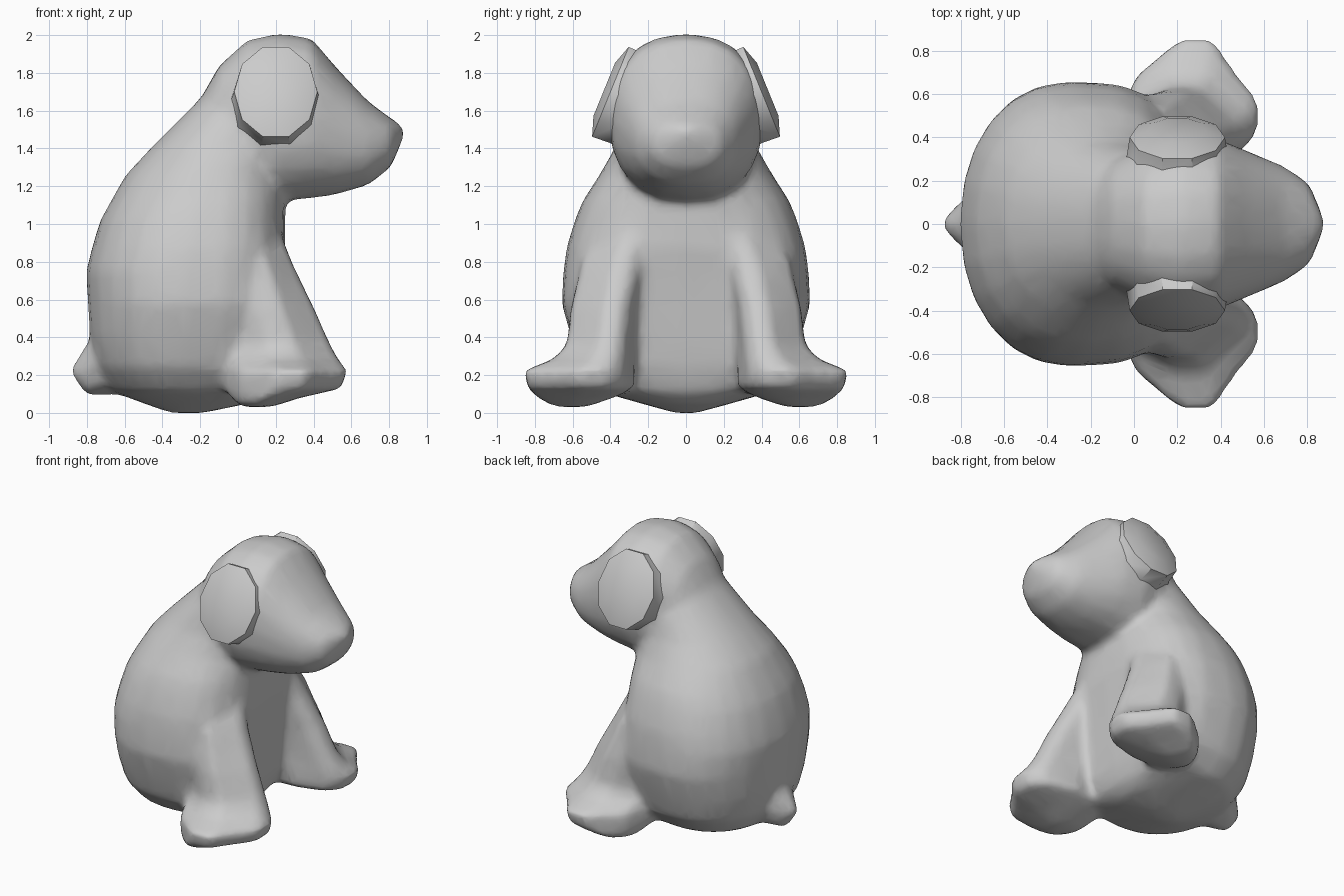
import bpy, bmesh, math
from mathutils import Vector

if "Cube" in bpy.data.objects:
    bpy.data.objects.remove(bpy.data.objects["Cube"])


def select(obs):
    bpy.ops.object.select_all(action='DESELECT')
    for o in obs:
        o.select_set(True)
    bpy.context.view_layer.objects.active = obs[0]


def loft(name, rings, mirror=False):
    """Skin a list of equal-length point rings and close both ends."""
    bm = bmesh.new()
    loops = [[bm.verts.new(p) for p in r] for r in rings]
    n = len(loops[0])
    for a, b in zip(loops, loops[1:]):
        for i in range(n):
            j = (i + 1) % n
            bm.faces.new((a[i], a[j], b[j], b[i]))
    for lp in (loops[0], loops[-1]):
        c = bm.verts.new(sum((v.co for v in lp), Vector()) / n)
        for i in range(n):
            bm.faces.new((lp[i], lp[(i + 1) % n], c))
    bmesh.ops.recalc_face_normals(bm, faces=bm.faces)
    me = bpy.data.meshes.new(name)
    bm.to_mesh(me)
    bm.free()
    ob = bpy.data.objects.new(name, me)
    bpy.context.collection.objects.link(ob)
    if mirror:
        m = ob.modifiers.new("Mirror", 'MIRROR')
        m.use_axis = (False, True, False)
        m.use_mirror_merge = False
    return ob


def power(v, p):
    return math.copysign(abs(v) ** p, v) if abs(v) > 1e-6 else 0.0


def circle(n, p=1.0, front=None):
    """Unit circle; p below 1 makes it squarer, front is used where x > 0."""
    pts = []
    for i in range(n):
        c, s = math.cos(2 * math.pi * i / n), math.sin(2 * math.pi * i / n)
        q = front if front and c > 0 else p
        pts.append((power(c, q), power(s, q)))
    return pts


def flat_ring(z, x0, x1, ry, front=0.9):
    return [((x0 + x1) / 2 + c * (x1 - x0) / 2, s * ry, z) for c, s in circle(24, 0.92, front)]


def upright_ring(x, z0, z1, ry, n=20, p=0.87):
    return [(x, c * ry, (z0 + z1) / 2 + s * (z1 - z0) / 2) for c, s in circle(n, p)]


# Torso and neck: horizontal rings (z, back x, front x, half width, front squareness)
torso = [(0.0, -0.36, -0.18, 0.06), (0.05, -0.50, 0.06, 0.24), (0.11, -0.66, 0.13, 0.45, 0.75),
         (0.24, -0.75, 0.17, 0.56, 0.65), (0.40, -0.785, 0.19, 0.61, 0.6),
         (0.58, -0.795, 0.21, 0.66, 0.6), (0.75, -0.805, 0.23, 0.65, 0.65),
         (0.87, -0.775, 0.25, 0.635, 0.7), (1.02, -0.73, 0.25, 0.59, 0.75),
         (1.12, -0.675, 0.25, 0.55, 0.8), (1.26, -0.595, 0.25, 0.46), (1.40, -0.465, 0.27, 0.38),
         (1.53, -0.335, 0.30, 0.34), (1.69, -0.175, 0.25, 0.27)]
torso = loft("torso", [flat_ring(*r) for r in torso])

# Head and muzzle: upright rings (x, bottom z, top z, half width)
head = [(-0.20, 1.40, 1.66, 0.18), (-0.10, 1.25, 1.84, 0.29), (0.05, 1.16, 1.975, 0.37),
        (0.22, 1.12, 2.01, 0.415), (0.39, 1.135, 1.985, 0.395), (0.52, 1.155, 1.83, 0.34),
        (0.69, 1.205, 1.65, 0.27), (0.81, 1.30, 1.56, 0.19), (0.875, 1.45, 1.52, 0.04)]
head = loft("head", [upright_ring(*r) for r in head])

# Legs with splayed feet: foot outline fitted into boxes (z, x0, x1, y0, y1)
foot = [(-0.10, 0.45), (0.0, 0.68), (0.20, 0.84), (0.35, 0.84), (0.45, 0.70),
        (0.555, 0.57), (0.555, 0.43), (0.48, 0.34), (0.25, 0.28), (0.03, 0.30)]
leg = [(0.03, 0.0, 0.18, 0.53, 0.70), (0.08, -0.05, 0.33, 0.38, 0.79),
       (0.13, -0.09, 0.55, 0.27, 0.84), (0.225, -0.09, 0.575, 0.27, 0.855),
       (0.285, -0.10, 0.53, 0.27, 0.70), (0.36, -0.12, 0.49, 0.27, 0.63),
       (0.55, -0.15, 0.405, 0.25, 0.61), (0.80, -0.14, 0.285, 0.20, 0.55),
       (1.0, -0.14, 0.21, 0.13, 0.43), (1.15, -0.14, 0.10, 0.08, 0.34)]
leg = loft("leg", [[(x0 + (px + 0.10) / 0.655 * (x1 - x0), y0 + (py - 0.28) / 0.56 * (y1 - y0), z)
                    for px, py in foot] for z, x0, x1, y0, y1 in leg], mirror=True)

# Stub tail
tail = [(-0.58, 0.10, 0.60, 0.26), (-0.72, 0.085, 0.50, 0.18), (-0.80, 0.085, 0.37, 0.11),
        (-0.88, 0.19, 0.25, 0.03)]
tail = loft("tail", [upright_ring(*r, n=8, p=1) for r in tail])

# Fuse the body parts into one softly blended skin
select([torso, head, leg, tail])
bpy.ops.object.convert(target='MESH')
bpy.ops.object.join()
body = bpy.context.object
body.name = "body"
rm = body.modifiers.new("Fuse", 'REMESH')
rm.mode, rm.voxel_size = 'VOXEL', 0.025
sm = body.modifiers.new("Blend", 'SMOOTH')
sm.factor, sm.iterations = 0.5, 14
dc = body.modifiers.new("Reduce", 'DECIMATE')
dc.ratio = 0.2
select([body])
bpy.ops.object.convert(target='MESH')
bpy.ops.object.shade_smooth()

# Ears: tilted rounded discs flaring into both sides of the head
along = Vector((0, 0.2, -0.49)).normalized()
out = Vector((0, 0.49, 0.2)).normalized()
ear_rings = [(-0.20, 0.30, 0.26), (-0.10, 0.235, 0.265), (0.0, 0.22, 0.27), (0.035, 0.13, 0.16)]
ear = loft("ear", [[Vector((0.2, 0.40, 1.70)) + out * d + Vector((c * rx, 0, 0)) + along * (s * rl)
                    for c, s in circle(10)] for d, rx, rl in ear_rings], mirror=True)
select([ear])
bpy.ops.object.shade_smooth_by_angle(angle=math.radians(40))
